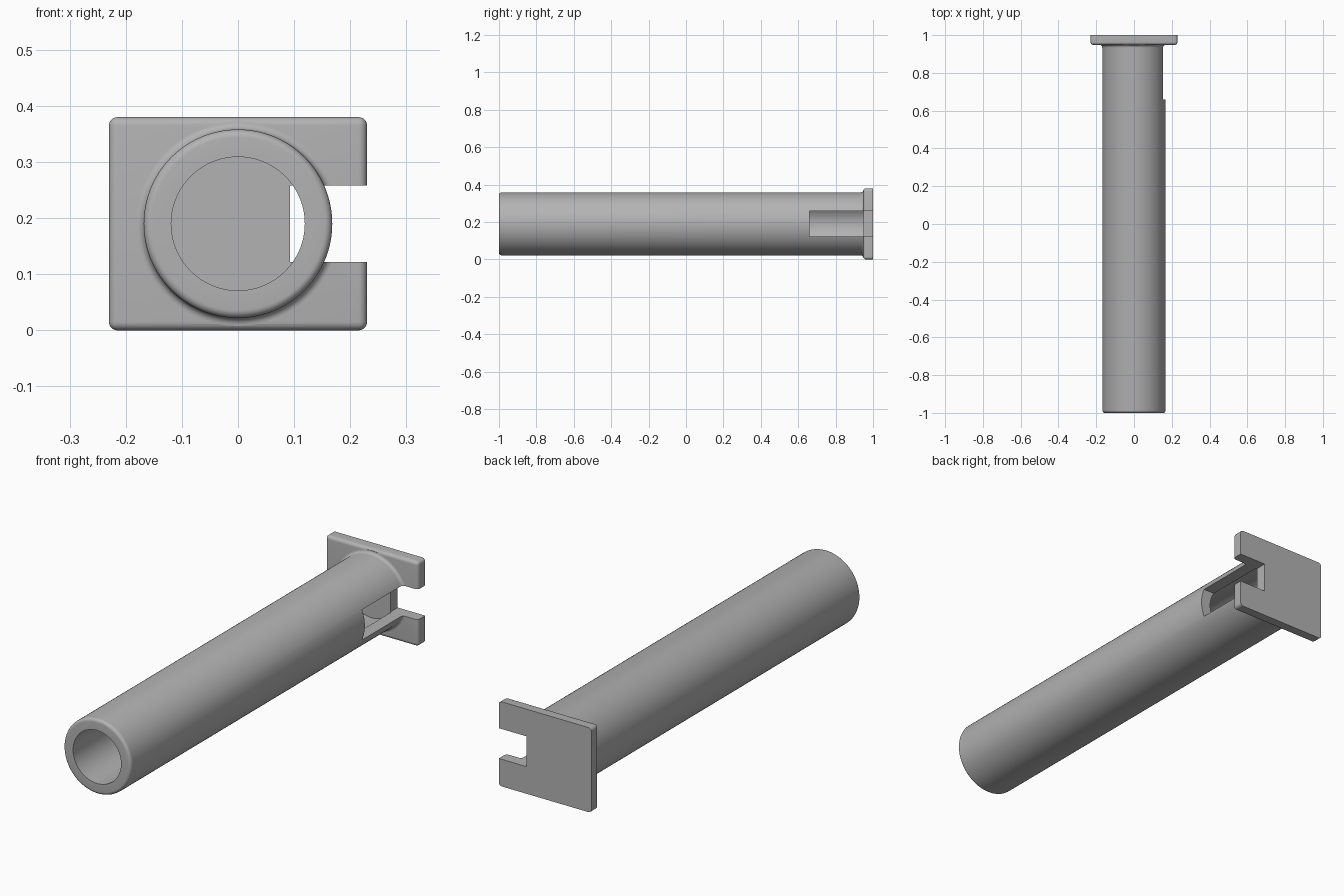
import bpy, bmesh, math
from mathutils import Matrix, Vector

cube = bpy.data.objects.get("Cube")
if cube:
    bpy.data.objects.remove(cube, do_unlink=True)

AXIS_Z = 0.19            # height of the tube axis
PLATE_FRONT = 0.948
R_OUT, R_IN, FILLET = 0.168, 0.119, 0.014

grey = bpy.data.materials.new("plain_grey")
grey.use_nodes = True
grey.diffuse_color = (0.45, 0.45, 0.45, 1)
grey.node_tree.nodes["Principled BSDF"].inputs["Base Color"].default_value = (0.45, 0.45, 0.45, 1)


def make_object(name, bm):
    bmesh.ops.recalc_face_normals(bm, faces=bm.faces)
    mesh = bpy.data.meshes.new(name)
    bm.to_mesh(mesh)
    bm.free()
    mesh.materials.append(grey)
    obj = bpy.data.objects.new(name, mesh)
    bpy.context.collection.objects.link(obj)
    return obj


def box(low, high):
    low, high = Vector(low), Vector(high)
    bm = bmesh.new()
    bmesh.ops.create_cube(bm, size=1, matrix=Matrix.Translation((low + high) / 2)
                          @ Matrix.Diagonal((*(high - low), 1)))
    return bm


def arc(r, y, start, end, steps=6):
    angles = [math.radians(start + (end - start) * i / steps) for i in range(steps + 1)]
    return [(r + FILLET * math.cos(a), y + FILLET * math.sin(a)) for a in angles]


def lathe(profile, segments=128):
    # Closed (radius, y) profile turned around the tube axis
    bm = bmesh.new()
    rings = []
    for i in range(segments):
        a = 2 * math.pi * i / segments
        rings.append([bm.verts.new((r * math.cos(a), y, AXIS_Z + r * math.sin(a)))
                      for r, y in profile])
    for i, ring in enumerate(rings):
        following = rings[(i + 1) % segments]
        for j in range(len(profile)):
            k = (j + 1) % len(profile)
            bm.faces.new((ring[j], ring[k], following[k], following[j]))
    return bm


def combine(target, tool, operation):
    mod = target.modifiers.new(operation.title(), 'BOOLEAN')
    mod.operation, mod.object, mod.solver = operation, tool, 'EXACT'
    bpy.context.view_layer.objects.active = target
    bpy.ops.object.modifier_apply(modifier=mod.name)
    bpy.data.objects.remove(tool, do_unlink=True)


# Mounting plate: every edge rounded except those of the flat back
bm = box((-0.23, PLATE_FRONT, 0), (0.23, 1, 0.38))
edges = [e for e in bm.edges if min(v.co.y for v in e.verts) < 0.99]
bmesh.ops.bevel(bm, geom=edges, offset=0.015, segments=6, profile=0.5, affect='EDGES')
plate = make_object("mounting_plate", bm)

# Hollow tube: rounded lip at the mouth, fillet where it meets the plate
profile = [(R_IN, 0.975), (R_IN, -1)]
profile += arc(R_OUT - FILLET, -1 + FILLET, -90, 0)
profile += arc(R_OUT + FILLET, PLATE_FRONT - FILLET, 180, 90)
profile += [(R_OUT + FILLET, 0.975)]
tube = make_object("slotted_tube", lathe(profile))
combine(tube, plate, 'UNION')

# Side slot through the tube wall and plate
slot = make_object("slot_cutter", box((0.093, 0.66, 0.122), (0.4, 1.2, 0.258)))
slot.hide_render = True
combine(tube, slot, 'DIFFERENCE')

tube.name = "flanged_tube"
bpy.ops.object.select_all(action='DESELECT')
tube.select_set(True)
bpy.context.view_layer.objects.active = tube
bpy.ops.object.shade_smooth_by_angle(angle=math.radians(30))
